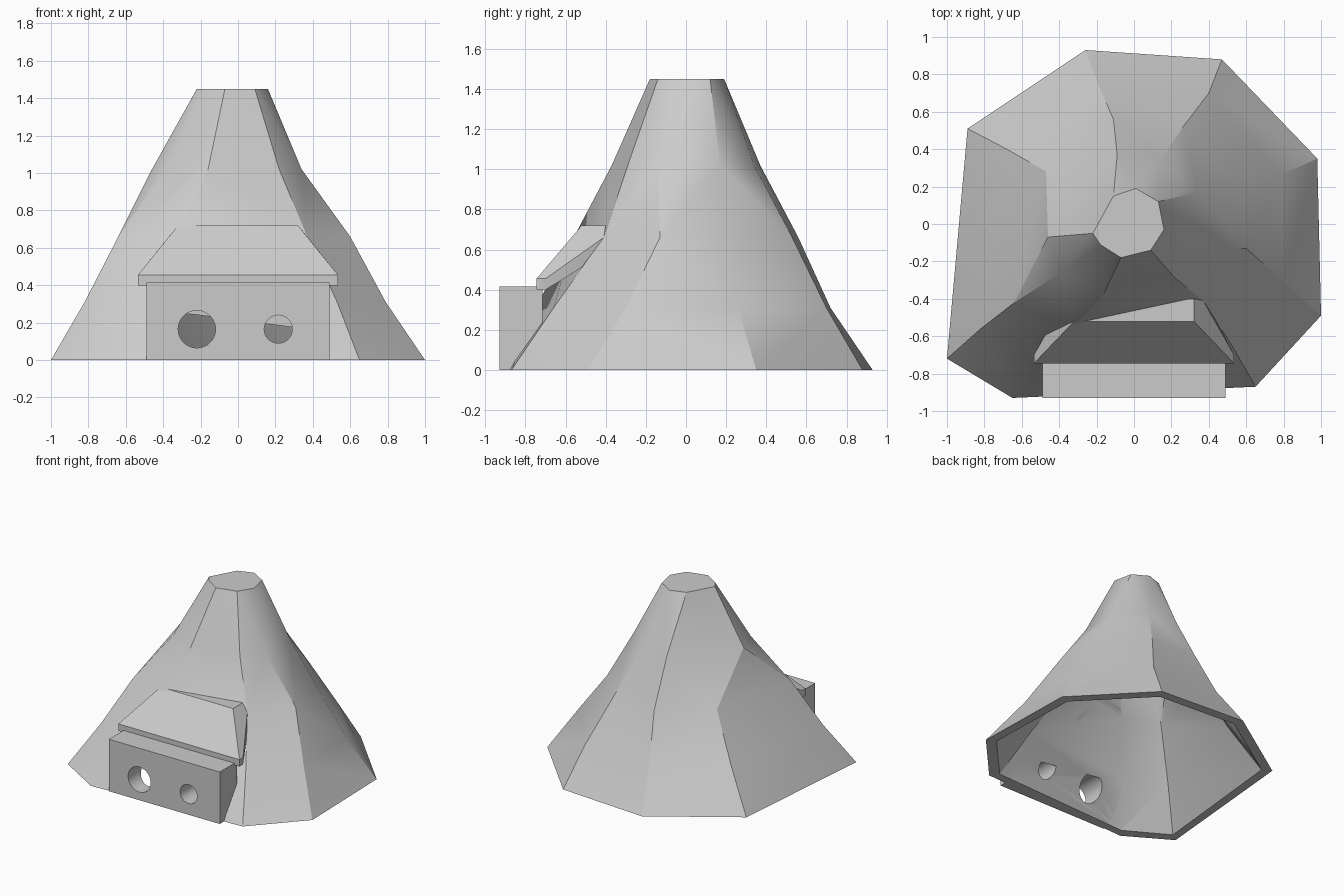
import bpy, bmesh, math
from mathutils import Vector

if "Cube" in bpy.data.objects:
    bpy.data.objects.remove(bpy.data.objects["Cube"], do_unlink=True)

stone = bpy.data.materials.new("stone_grey")
stone.use_nodes = True
GREY = (0.6, 0.6, 0.6, 1)
stone.diffuse_color = GREY
stone.node_tree.nodes["Principled BSDF"].inputs["Base Color"].default_value = GREY


def make_object(name, bm):
    bmesh.ops.recalc_face_normals(bm, faces=bm.faces[:])
    mesh = bpy.data.meshes.new(name)
    bm.to_mesh(mesh)
    bm.free()
    mesh.materials.append(stone)
    obj = bpy.data.objects.new(name, mesh)
    bpy.context.collection.objects.link(obj)
    return obj


def loft(name, heights, rings):
    """Skin matching rings, closed by a floor and a lid."""
    bm = bmesh.new()
    loops = [[bm.verts.new((x, y, z)) for x, y in ring] for z, ring in zip(heights, rings)]
    n = len(loops[0])
    for low, high in zip(loops, loops[1:]):
        for i in range(n):
            j = (i + 1) % n
            bm.faces.new((low[i], low[j], high[j], high[i]))
    bm.faces.new(loops[0])
    bm.faces.new(loops[-1])
    sides = [f for f in bm.faces if len(f.verts) == 4]
    bmesh.ops.triangulate(bm, faces=sides, quad_method='BEAUTY')
    return make_object(name, bm)


def block(name, low, high):
    bm = bmesh.new()
    bmesh.ops.create_cube(bm, size=1)
    for v in bm.verts:
        v.co = Vector([(a + b) / 2 + c * (b - a) for a, b, c in zip(low, high, v.co)])
    return make_object(name, bm)


def hull(name, half_points):
    """Convex block mirrored across x."""
    bm = bmesh.new()
    for x, y, z in half_points:
        for side in (-1, 1):
            bm.verts.new((side * x, y, z))
    found = bmesh.ops.convex_hull(bm, input=bm.verts[:])
    loose = [v for v in bm.verts if not v.link_faces]
    bmesh.ops.delete(bm, geom=loose, context='VERTS')
    bmesh.ops.dissolve_limit(bm, angle_limit=0.02, verts=bm.verts[:], edges=bm.edges[:])
    return make_object(name, bm)


def tunnel_cutter(x, z, radius, y_front, y_back):
    bm = bmesh.new()
    bmesh.ops.create_cone(bm, cap_ends=True, segments=32, radius1=radius,
                          radius2=radius, depth=y_back - y_front)
    for v in bm.verts:
        v.co = Vector((x + v.co.x, (y_front + y_back) / 2 + v.co.z, z + v.co.y))
    return make_object("tunnel_cutter", bm)


def carve(obj, cutters):
    bpy.context.view_layer.objects.active = obj
    for cutter in cutters:
        mod = obj.modifiers.new("carve", 'BOOLEAN')
        mod.operation = 'DIFFERENCE'
        mod.solver = 'EXACT'
        mod.object = cutter
        bpy.ops.object.modifier_apply(modifier=mod.name)


# Mountain: irregular eight-sided rings from the ground to the flat summit
HEIGHTS = [0, 0.31, 0.66, 1.02, 1.45]
RIDGES = [
    [(-1, -0.72), (-0.82, -0.56), (-0.64, -0.42), (-0.39, -0.26), (-0.18, -0.11)],
    [(-0.65, -0.93), (-0.5, -0.75), (-0.33, -0.56), (-0.16, -0.37), (-0.07, -0.18)],
    [(0.65, -0.87), (0.53, -0.66), (0.37, -0.41), (0.22, -0.29), (0.09, -0.14)],
    [(1, -0.49), (0.79, -0.3), (0.6, -0.13), (0.34, -0.14), (0.16, -0.03)],
    [(0.98, 0.35), (0.78, 0.26), (0.52, 0.25), (0.34, 0.17), (0.13, 0.12)],
    [(0.47, 0.88), (0.4, 0.7), (0.27, 0.53), (0.14, 0.34), (0.01, 0.19)],
    [(-0.26, 0.93), (-0.18, 0.72), (-0.11, 0.56), (-0.09, 0.37), (-0.11, 0.15)],
    [(-0.89, 0.51), (-0.68, 0.4), (-0.47, 0.28), (-0.46, -0.07), (-0.22, -0.05)],
]
rings = list(zip(*RIDGES))
mountain = loft("mountain_shell", HEIGHTS, rings)

# Hollow inside: the same rings pulled towards the axis
WALL = 0.08


def pulled_in(point):
    p = Vector(point)
    return p * (1 - WALL / p.length)


core_rings = [[pulled_in(p) for p in ring] for ring in rings]
floor_ring = [p * 1.03 for p in core_rings[0]]
core = loft("core_cutter", [-0.05] + HEIGHTS[:-1] + [HEIGHTS[-1] - WALL],
            [floor_ring] + core_rings)

# Portal block with two round tunnels, under a hipped roof
portal = block("portal_block", (-0.49, -0.93, 0), (0.49, -0.715, 0.415))
roof = hull("portal_roof", [
    (0.535, -0.745, 0.4), (0.535, -0.745, 0.455), (0.32, -0.52, 0.72),
    (0.535, -0.7, 0.4), (0.535, -0.7, 0.455), (0.44, -0.52, 0.51),
    (0.37, -0.41, 0.66), (0.32, -0.4, 0.72)])
tunnels = [tunnel_cutter(-0.22, 0.165, 0.1, -1.1, -0.71),
           tunnel_cutter(0.215, 0.165, 0.075, -1.1, -0.71)]

carve(mountain, [core] + tunnels)
carve(portal, [core] + tunnels)
carve(roof, [core])
for cutter in [core] + tunnels:
    bpy.data.objects.remove(cutter, do_unlink=True)

# Soft slopes with crisp edges
for obj in (mountain, portal, roof):
    bpy.ops.object.select_all(action='DESELECT')
    obj.select_set(True)
    bpy.context.view_layer.objects.active = obj
    bpy.ops.object.shade_smooth_by_angle(angle=math.radians(30))
